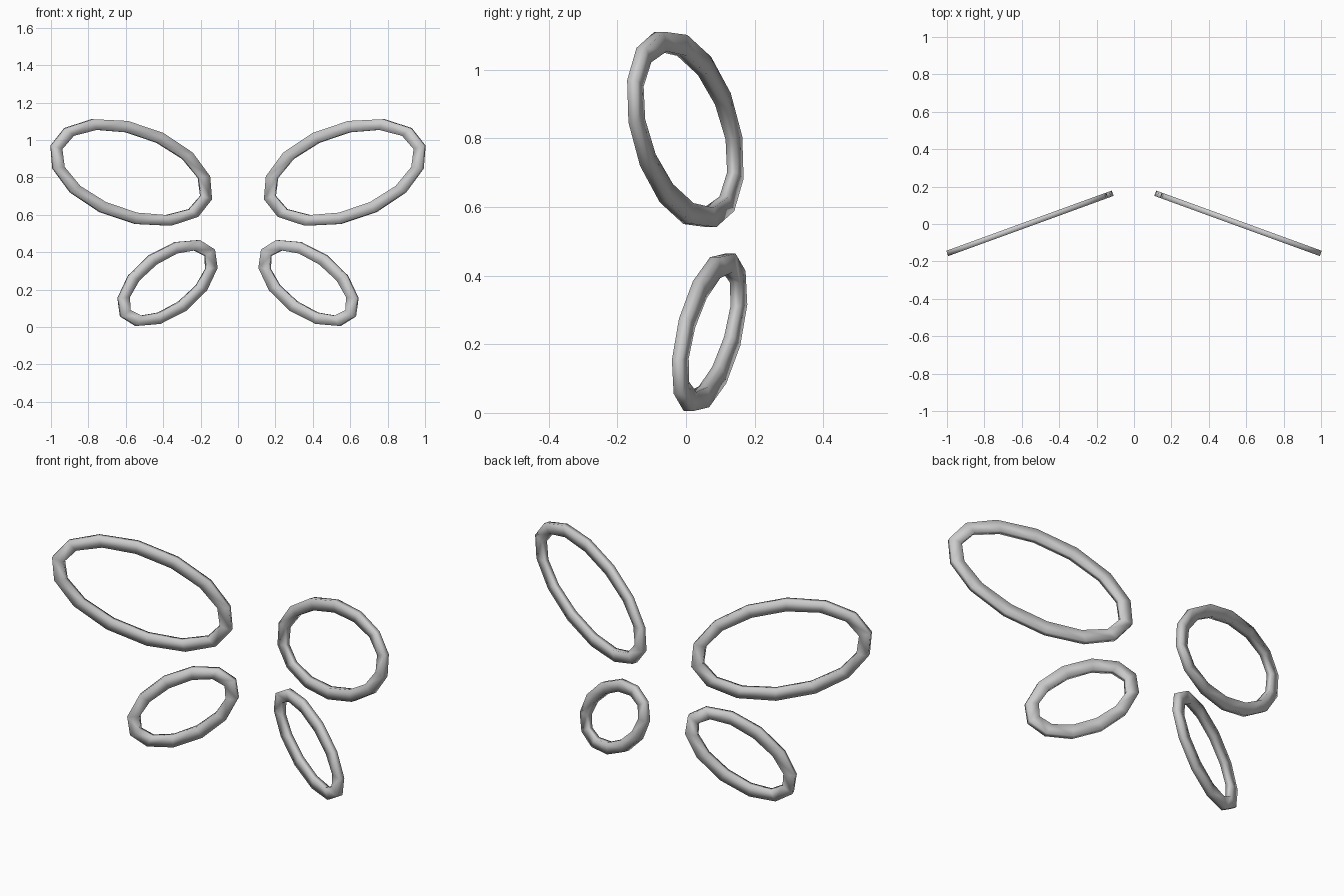
import bpy, bmesh
from math import sin, cos, pi, radians

if "Cube" in bpy.data.objects:
    bpy.data.objects.remove(bpy.data.objects["Cube"])

SWEEP = radians(20)      # both wings of a side lie in one plane swept forward
Y0 = 0.206               # depth of that plane at the centre line
THICK = 0.03


def ring(name, side, cx, cz, a, b, tilt, n, width):
    """Flat elliptical hoop with n straight segments and rectangular section."""
    bm = bmesh.new()
    t0 = radians(tilt)
    loops = []
    for w, d in ((0, -1), (0, 1), (width, 1), (width, -1)):
        loop = []
        for k in range(n):
            t = 2 * pi * k / n
            p, q = (a - w) * cos(t), (b - w) * sin(t)
            u = p * cos(t0) - q * sin(t0)
            z = cz + p * sin(t0) + q * cos(t0)
            h = d * THICK / 2
            x = cx + u * cos(SWEEP) + h * sin(SWEEP)
            y = Y0 - (cx * sin(SWEEP) / cos(SWEEP) + u * sin(SWEEP)) + h * cos(SWEEP)
            loop.append(bm.verts.new((side * x, y, z)))
        loops.append(loop)
    for i in range(4):
        m, o = loops[i], loops[(i + 1) % 4]
        for k in range(n):
            j = (k + 1) % n
            bm.faces.new((m[k], m[j], o[j], o[k]))
    bmesh.ops.recalc_face_normals(bm, faces=bm.faces)
    for f in bm.faces:
        f.smooth = True
    me = bpy.data.meshes.new(name)
    bm.to_mesh(me)
    bm.free()
    bpy.context.collection.objects.link(bpy.data.objects.new(name, me))


for label, side in (("right", 1), ("left", -1)):
    # large upper wing hoop
    ring("upper_wing_" + label, side, 0.571, 0.826, 0.477, 0.262, 17.5, 14, 0.061)
    # small lower wing hoop
    ring("lower_wing_" + label, side, 0.377, 0.235, 0.32, 0.18, -34, 12, 0.061)
